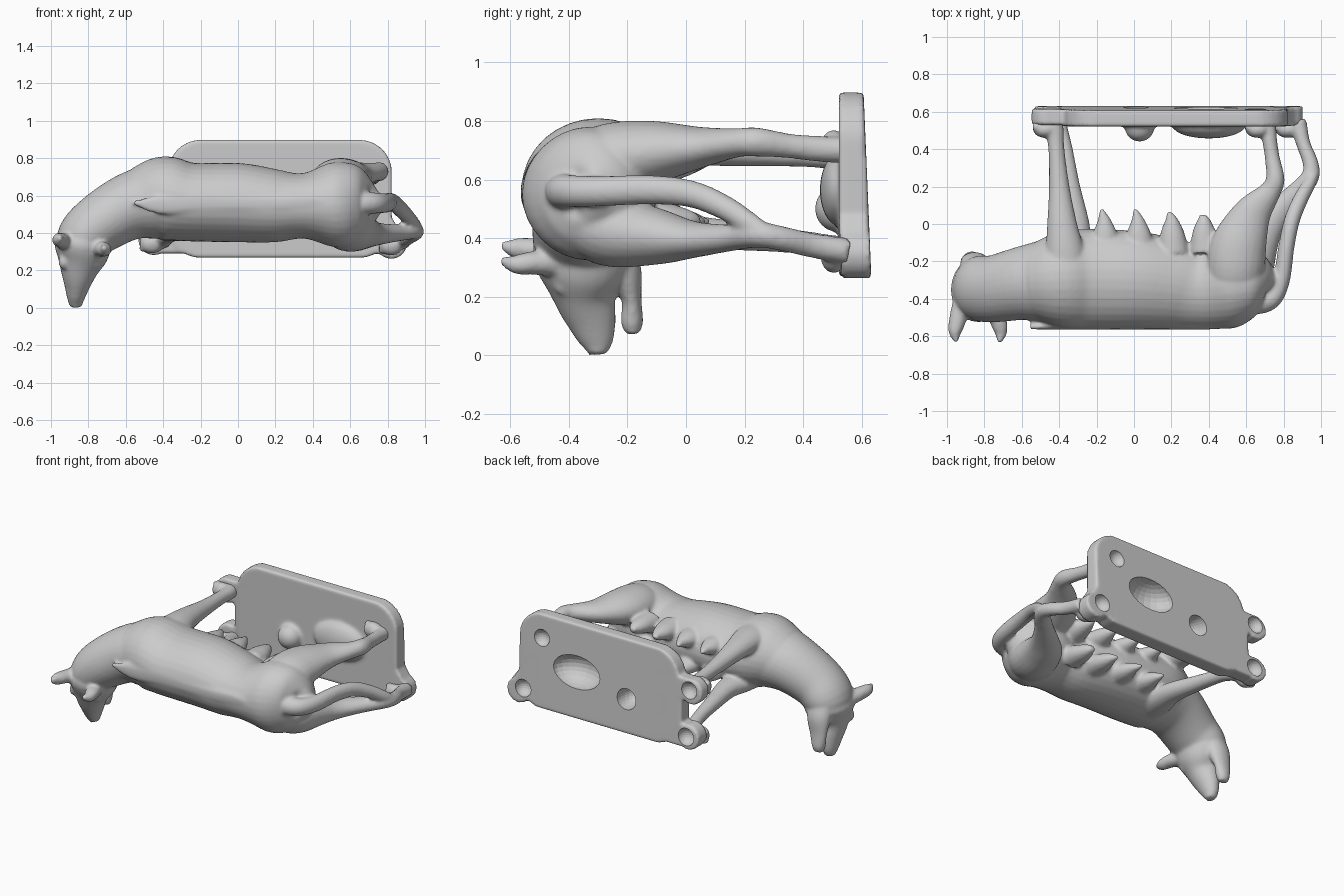
import bpy, bmesh, math
from mathutils import Vector, Matrix


def spline(pts, steps=5):
    """Catmull-Rom interpolation of equal-length tuples."""
    p = [Vector(q) for q in pts]
    p = [p[0] * 2 - p[1]] + p + [p[-1] * 2 - p[-2]]
    out = []
    for i in range(1, len(p) - 2):
        a, b, c, d = p[i - 1:i + 3]
        for s in range(steps):
            t = s / steps
            out.append(0.5 * (b * 2 + (c - a) * t + (a * 2 - b * 5 + c * 4 - d) * t * t
                              + (b * 3 - a - c * 3 + d) * t ** 3))
    return out + [p[-2]]


def loft(bm, pts, ref, n=24):
    """Tube through (x, y, z, radius along ref, radius across ref)."""
    rows = spline(pts)
    pos = [Vector(r[:3]) for r in rows]
    rings = []
    for i, r in enumerate(rows):
        t = (pos[min(i + 1, len(pos) - 1)] - pos[max(i - 1, 0)]).normalized()
        u = (Vector(ref) - t * t.dot(Vector(ref))).normalized()
        v = t.cross(u)
        ru, rv = max(r[3], .004), max(r[4], .004)
        rings.append([bm.verts.new(pos[i] + u * ru * math.cos(k * math.tau / n)
                                   + v * rv * math.sin(k * math.tau / n)) for k in range(n)])
    for a, b in zip(rings, rings[1:]):
        for k in range(n):
            bm.faces.new((a[k], a[(k + 1) % n], b[(k + 1) % n], b[k]))
    bm.faces.new(rings[0][::-1])
    bm.faces.new(rings[-1])


def ball(bm, c, r):
    bmesh.ops.create_uvsphere(bm, u_segments=24, v_segments=14, radius=1,
                              matrix=Matrix.Translation(c) @ Matrix.Diagonal((*r, 1)))


def prism(bm, outline, y0, y1, tilt=.042):
    """Extrude an (x, z) outline along y; the outer face leans with z."""
    a = [bm.verts.new((x, y0, z)) for x, z in outline]
    b = [bm.verts.new((x, y1 - tilt * (z - .58), z)) for x, z in outline]
    bm.faces.new(a)
    bm.faces.new(b[::-1])
    for i in range(len(a)):
        j = (i + 1) % len(a)
        bm.faces.new((a[j], a[i], b[i], b[j]))


def finish(bm, name, voxel=0, smooth=0):
    bmesh.ops.recalc_face_normals(bm, faces=bm.faces)
    me = bpy.data.meshes.new(name)
    bm.to_mesh(me)
    bm.free()
    ob = bpy.data.objects.new(name, me)
    bpy.context.collection.objects.link(ob)
    if voxel:
        m = ob.modifiers.new("fuse", 'REMESH')
        m.mode, m.voxel_size, m.use_smooth_shade = 'VOXEL', voxel, True
        s = ob.modifiers.new("soften", 'SMOOTH')
        s.factor, s.iterations = .5, smooth
    return ob


X, Y = (1, 0, 0), (0, 1, 0)
bm = bmesh.new()

# trunk
loft(bm, [(-.54, -.31, .57, .2, .18), (-.4, -.3, .585, .255, .225), (-.25, -.295, .565, .268, .21),
          (0, -.3, .562, .262, .212), (.2, -.322, .545, .242, .195), (.35, -.345, .545, .217, .175),
          (.5, -.33, .55, .23, .225), (.6, -.325, .555, .205, .22), (.67, -.33, .555, .165, .18),
          (.715, -.34, .555, .1, .11), (.73, -.35, .555, .04, .05)], Y, 32)
# neck bending sideways to the head
loft(bm, [(-.4, -.3, .58, .24, .215), (-.58, -.315, .54, .2, .18), (-.74, -.345, .45, .18, .16),
          (-.825, -.345, .37, .175, .145), (-.835, -.345, .29, .15, .125)], Y, 32)
# skull and muzzle
loft(bm, [(-.83, -.345, .4, .14, .12), (-.83, -.35, .34, .175, .148), (-.835, -.35, .28, .155, .14),
          (-.85, -.345, .2, .108, .102), (-.86, -.322, .12, .085, .07), (-.867, -.305, .05, .06, .047),
          (-.867, -.3, .002, .03, .03)], Y)
# lower jaw
loft(bm, [(-.84, -.25, .36, .07, .09), (-.85, -.21, .28, .06, .08), (-.862, -.186, .19, .034, .06),
          (-.866, -.184, .11, .038, .045), (-.866, -.18, .072, .022, .03)], Y)
# ears and brows
loft(bm, [(-.92, -.42, .35, .05, .045), (-.945, -.52, .36, .045, .04), (-.957, -.58, .365, .034, .035),
          (-.95, -.63, .375, .01, .014)], X)
loft(bm, [(-.76, -.42, .31, .05, .045), (-.725, -.52, .315, .045, .04), (-.712, -.58, .31, .034, .033),
          (-.72, -.635, .325, .01, .012)], X)
for x in (-.93, -.76):
    ball(bm, (x, -.42, .245), (.03, .035, .04))
# ridge of fur along the spine
loft(bm, [(x, -.548 + .12 * max(0, x - .42), .56 + .012 * math.sin(x * 17), .016, w)
          for x, w in ((-.56, .01), (-.42, .05), (-.2, .05), (0, .045), (.2, .045), (.4, .04), (.55, .01))], Y)
# front legs
loft(bm, [(-.36, -.38, .64, .1, .08), (-.365, -.28, .685, .12, .1), (-.37, -.15, .71, .105, .08),
          (-.385, 0, .71, .08, .065), (-.4, .2, .695, .055, .05), (-.415, .4, .685, .043, .042),
          (-.425, .5, .68, .05, .045), (-.44, .55, .68, .05, .045)], X)
loft(bm, [(-.34, -.38, .5, .1, .08), (-.33, -.28, .455, .12, .09), (-.32, -.15, .425, .1, .07),
          (-.31, 0, .42, .072, .06), (-.34, .2, .405, .052, .048), (-.37, .4, .385, .042, .04),
          (-.4, .5, .365, .048, .045), (-.41, .55, .36, .048, .045)], X)
# hind legs
loft(bm, [(.53, -.4, .59, .1, .1), (.54, -.28, .66, .15, .125), (.56, -.12, .692, .15, .11),
          (.63, .05, .71, .105, .07), (.725, .17, .725, .06, .05), (.755, .24, .728, .05, .05),
          (.74, .35, .715, .04, .042), (.725, .45, .705, .04, .044), (.71, .55, .7, .05, .045)], X)
loft(bm, [(.55, -.4, .5, .1, .1), (.59, -.27, .43, .145, .125), (.65, -.1, .405, .125, .097),
          (.73, .02, .395, .088, .064), (.84, .14, .4, .058, .047), (.935, .24, .412, .05, .045),
          (.945, .32, .4, .042, .042), (.905, .43, .375, .038, .042), (.875, .55, .355, .048, .045)], X)
# paws
for x, z in ((-.475, .68), (-.46, .345), (.66, .715), (.82, .335)):
    ball(bm, (x, .505, z), (.065, .045, .055))
    for dz in (-.03, 0, .03):
        ball(bm, (x - .04, .52, z + dz), (.03, .03, .018))
# tail curling to the far hock
loft(bm, [(.6, -.42, .56, .06, .06), (.68, -.42, .56, .06, .06), (.745, -.39, .56, .052, .055),
          (.79, -.29, .56, .046, .052),
          (.815, -.12, .565, .043, .05), (.845, .02, .55, .042, .046), (.89, .13, .505, .04, .042),
          (.94, .22, .45, .034, .036), (.972, .28, .42, .02, .02)], X)
# two rows of teats
for z, s in ((.475, -1), (.635, 1)):
    for x in (-.17, .01, .19, .36):
        loft(bm, [(x + .02, -.15, z, .085, .07), (x + .015, -.05, z + .01 * s, .065, .052),
                  (x + .01, .02, z + .015 * s, .036, .032), (x - .005, .08 - .1 * max(0, x - .05), z + .02 * s, .01, .01)], X, 16)
wolf = finish(bm, "wolf", .011, 4)

# plinth slab with foot lobes and hollow mounds
bm = bmesh.new()
outline = []
for cx, cz, a0 in ((.65, .725, 0), (-.2, .725, 90), (-.2, .44, 180), (.65, .44, 270)):
    for k in range(13):
        a = math.radians(a0 + k * 7.5)
        outline.append((cx + .172 * math.cos(a), cz + .172 * math.sin(a)))
prism(bm, outline, .522, .62)
lobes = ((-.465, .67), (-.45, .365), (.82, .345))
for x, z in lobes:
    prism(bm, [(x + .083 * math.cos(k * math.tau / 24), z + .083 * math.sin(k * math.tau / 24))
               for k in range(24)], .53, .62)
# webs joining the lobes to the slab
prism(bm, [(-.45, .29), (-.25, .29), (-.25, .75), (-.45, .75), (-.4, .66), (-.4, .37)], .53, .62)
prism(bm, [(.68, .3), (.8, .28), (.86, .42), (.81, .5), (.7, .6)], .525, .62)
ball(bm, (.03, .52, .5), (.08, .08, .08))
ball(bm, (.4, .525, .565), (.195, .068, .125))
plinth = finish(bm, "plinth", .011, 4)

# hollows in the underside of the plinth
bm = bmesh.new()
ball(bm, (.385, .628, .58), (.175, .135, .11))
ball(bm, (.01, .628, .5), (.07, .155, .07))
for x, z in ((-.455, .68), (-.44, .365), (.65, .74), (.78, .37)):
    ball(bm, (x, .628, z), (.058, .06, .058))
cutter = finish(bm, "hollow_cutter")
cutter.hide_render = True
cutter.hide_set(True)
cut = plinth.modifiers.new("hollows", 'BOOLEAN')
cut.operation, cut.solver, cut.object = 'DIFFERENCE', 'EXACT', cutter
